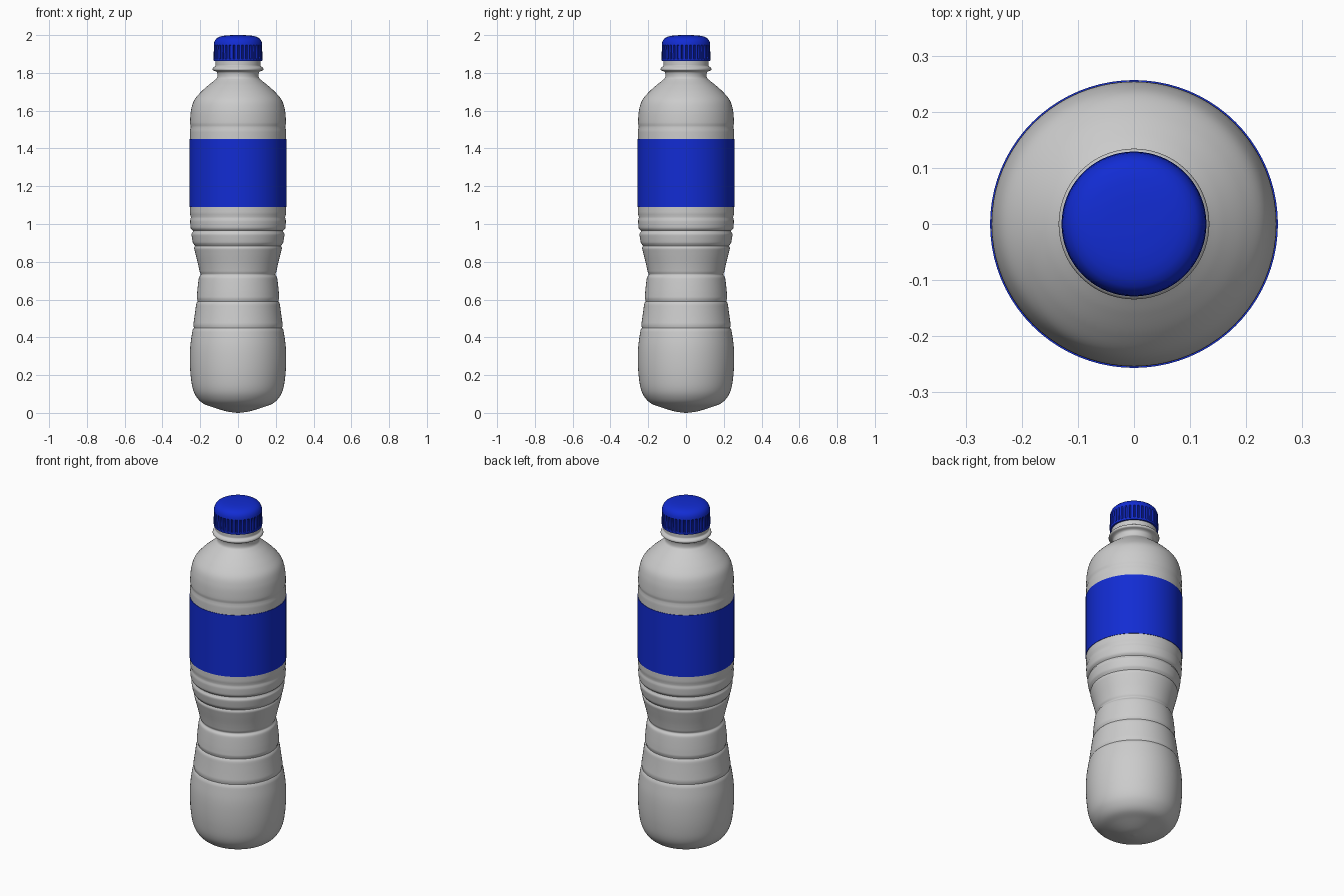
import bpy, bmesh, math

if "Cube" in bpy.data.objects:
    bpy.data.objects.remove(bpy.data.objects["Cube"])


def smooth_profile(pts, n=8):
    """Catmull-Rom curve through (r, z) points."""
    out = []
    for i in range(len(pts) - 1):
        p0, p1 = pts[max(i - 1, 0)], pts[i]
        p2, p3 = pts[i + 1], pts[min(i + 2, len(pts) - 1)]
        for k in range(n):
            t = k / n
            out.append(tuple(
                0.5 * (2 * b + (c - a) * t + (2 * a - 5 * b + 4 * c - d) * t * t
                       + (3 * b - a - 3 * c + d) * t ** 3)
                for a, b, c, d in zip(p0, p1, p2, p3)))
    return out + [pts[-1]]


def revolve(name, prof, sides, radius=lambda r, z, a: r, colour=None, close=(True, True), angle=40):
    """Spin an (r, z) profile; radius() may vary it around the axis."""
    bm = bmesh.new()
    rings = []
    for r, z in prof:
        ring = []
        for i in range(sides):
            a = 2 * math.pi * i / sides
            q = radius(r, z, i)
            ring.append(bm.verts.new((q * math.cos(a), q * math.sin(a), z)))
        rings.append(ring)
    for lo, hi in zip(rings, rings[1:]):
        for i in range(sides):
            j = (i + 1) % sides
            bm.faces.new((lo[i], lo[j], hi[j], hi[i]))
    if close[0]:
        bm.faces.new(rings[0][::-1])
    if close[1]:
        bm.faces.new(rings[-1])
    me = bpy.data.meshes.new(name)
    bm.to_mesh(me)
    bm.free()
    ob = bpy.data.objects.new(name, me)
    bpy.context.collection.objects.link(ob)
    if colour:
        me.materials.append(colour)
    bpy.ops.object.select_all(action='DESELECT')
    ob.select_set(True)
    bpy.context.view_layer.objects.active = ob
    bpy.ops.object.shade_smooth_by_angle(angle=math.radians(angle))
    return ob


blue = bpy.data.materials.new("blue_plastic")
blue.diffuse_color = (0.006, 0.025, 0.65, 1)
blue.use_nodes = True
blue.node_tree.nodes["Principled BSDF"].inputs["Base Color"].default_value = blue.diffuse_color

# bottle: waisted body, shoulder, neck with support ring
outline = [
    (0.004, 0), (0.06, 0.008), (0.13, 0.029), (0.185, 0.05), (0.22, 0.085),
    (0.24, 0.13), (0.251, 0.2), (0.255, 0.28), (0.252, 0.36), (0.239, 0.45),
    (0.229, 0.52), (0.22, 0.59), (0.215, 0.65), (0.208, 0.71), (0.202, 0.735),
    (0.21, 0.78), (0.225, 0.84), (0.237, 0.89), (0.246, 0.94), (0.252, 0.99),
    (0.254, 1.05), (0.254, 1.2), (0.254, 1.35), (0.254, 1.5), (0.253, 1.56),
    (0.247, 1.61), (0.232, 1.655), (0.2, 1.695), (0.16, 1.732), (0.125, 1.76),
    (0.111, 1.775), (0.11, 1.797), (0.116, 1.807), (0.132, 1.814), (0.134, 1.822),
    (0.13, 1.829), (0.12, 1.836), (0.119, 1.85), (0.119, 1.88), (0.118, 1.93)]

# moulded rings pressed into the wall: height, depth, width
grooves = [(0.452, 0.006, 0.008), (0.592, 0.007, 0.008), (0.733, 0.005, 0.008),
           (0.885, 0.008, 0.008), (0.962, 0.011, 0.009), (1.035, 0.005, 0.009),
           (1.515, 0.004, 0.009)]


def pressed(r, z, i):
    return r - sum(d * math.exp(-((z - h) / w) ** 2) for h, d, w in grooves)


revolve("bottle", smooth_profile(outline), 80, pressed)

# wrap-around label
revolve("label", [(0.253, 1.09), (0.2565, 1.09), (0.2565, 1.45), (0.253, 1.45)],
        80, colour=blue, close=(False, False))

# screw cap with grip grooves
RIBS, STEP = 36, 6


def grip(r, z, i):
    cut = 1.874 < z < 1.945 and i % STEP in (0, 1)
    return r - 0.007 if cut else r


cap = [(0.118, 1.862), (0.128, 1.862), (0.129, 1.873), (0.129, 1.875), (0.1285, 1.91),
       (0.128, 1.944), (0.128, 1.948), (0.126, 1.962), (0.121, 1.974), (0.112, 1.984),
       (0.098, 1.991), (0.08, 1.996), (0.05, 1.999), (0.02, 2.0)]
revolve("cap", cap, RIBS * STEP, grip, blue, (False, True))
